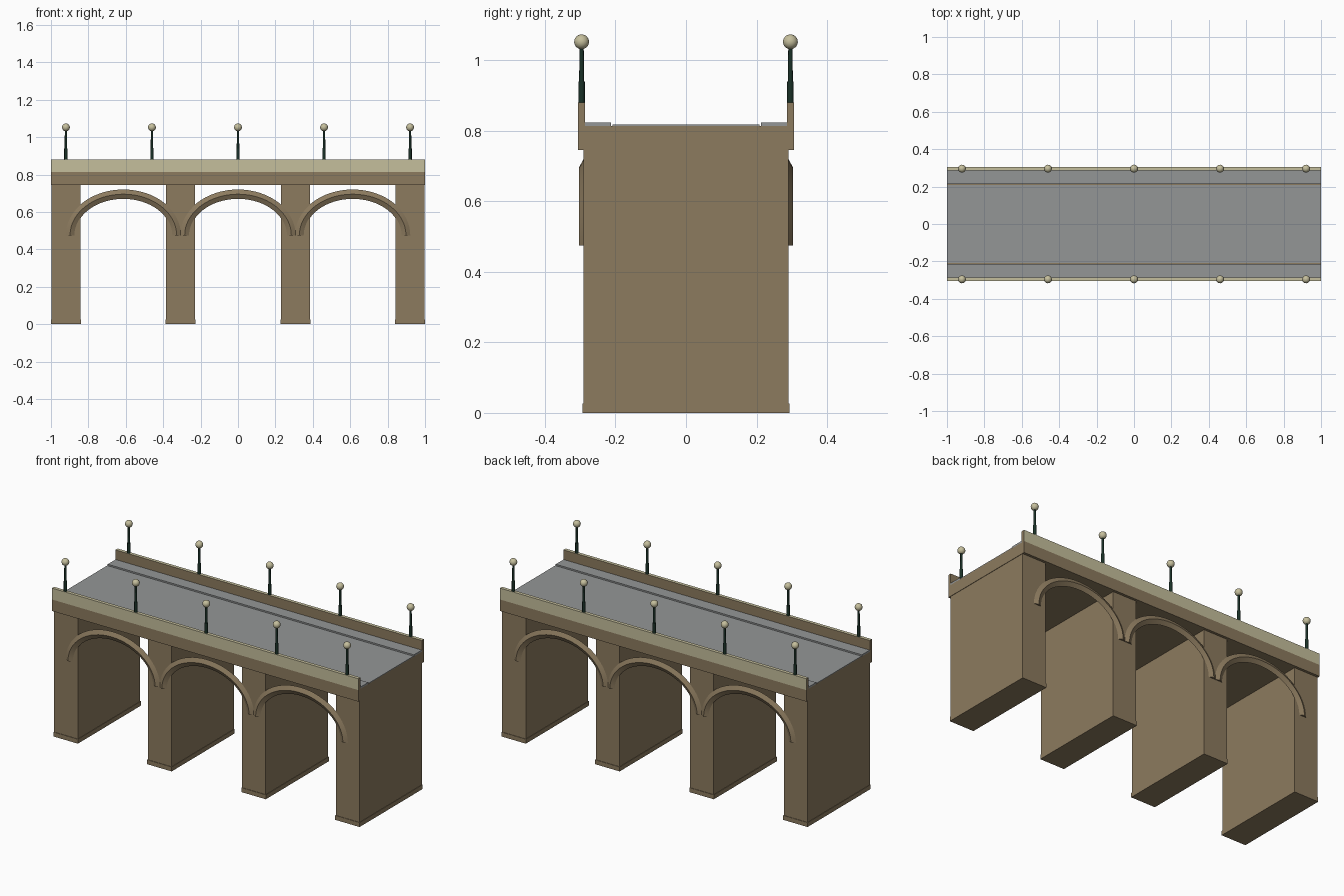
import bpy, bmesh, math
from mathutils import Vector

if "Cube" in bpy.data.objects:
    bpy.data.objects.remove(bpy.data.objects["Cube"])


def material(name, r, g, b):
    m = bpy.data.materials.new(name)
    m.diffuse_color = (r, g, b, 1)
    m.use_nodes = True
    m.node_tree.nodes["Principled BSDF"].inputs["Base Color"].default_value = m.diffuse_color
    return m


STONE = material("brown stone", 0.262, 0.196, 0.113)
CREAM = material("pale cream", 0.56, 0.52, 0.335)
GREY = material("road grey", 0.295, 0.305, 0.305)
GREEN = material("dark green iron", 0.01, 0.03, 0.02)


def finish(name, bm, *mats):
    bmesh.ops.recalc_face_normals(bm, faces=bm.faces[:])
    me = bpy.data.meshes.new(name)
    bm.to_mesh(me)
    bm.free()
    ob = bpy.data.objects.new(name, me)
    bpy.context.collection.objects.link(ob)
    for m in mats:
        me.materials.append(m)
    return ob


def box(name, x0, x1, y0, y1, z0, z1, *mats):
    bm = bmesh.new()
    bmesh.ops.create_cube(bm, size=1)
    for v in bm.verts:
        v.co = Vector(((x0 + x1) / 2 + v.co.x * (x1 - x0),
                       (y0 + y1) / 2 + v.co.y * (y1 - y0),
                       (z0 + z1) / 2 + v.co.z * (z1 - z0)))
    return finish(name, bm, *mats)


def cylinder(name, x, y, z0, z1, r0, r1, mat, sides=12):
    bm = bmesh.new()
    bmesh.ops.create_cone(bm, cap_ends=True, segments=sides, radius1=r0, radius2=r1, depth=z1 - z0)
    bmesh.ops.translate(bm, verts=bm.verts, vec=(x, y, (z0 + z1) / 2))
    smooth(finish(name, bm, mat))


def smooth(ob):
    bpy.context.view_layer.objects.active = ob
    ob.select_set(True)
    bpy.ops.object.shade_smooth_by_angle(angle=math.radians(40))
    ob.select_set(False)


def arch(name, cx, cy, steps=32):
    # Half-ellipse moulding swept with a flattened diamond section
    section = [(0.025, 0), (0, 0.014), (-0.025, 0), (0, -0.014)]
    bm = bmesh.new()
    rings = []
    for i in range(steps + 1):
        a = math.pi * i / steps
        rings.append([bm.verts.new((cx + (0.285 + d) * math.cos(a), cy + dy,
                                    0.475 + (0.22 + d) * math.sin(a))) for d, dy in section])
    for p, q in zip(rings, rings[1:]):
        for k in range(4):
            n = (k + 1) % 4
            bm.faces.new((p[k], p[n], q[n], q[k]))
    bm.faces.new(rings[0])
    bm.faces.new(rings[-1])
    smooth(finish(name, bm, STONE))


# Piers with a slight plinth at the foot
for i, cx in enumerate((-0.92, -0.3075, 0.3075, 0.92)):
    box(f"pier_{i}", cx - 0.0775, cx + 0.0775, -0.291, 0.291, 0, 0.75, STONE)
    box(f"plinth_{i}", cx - 0.08, cx + 0.08, -0.294, 0.294, 0, 0.026, STONE)

# Deck and road surface
box("deck", -1, 1, -0.306, 0.306, 0.745, 0.813, STONE)
box("road", -1, 1, -0.208, 0.208, 0.812, 0.817, GREY)

for side, s in (("front", -1), ("back", 1)):
    # Pavement
    ys = sorted((s * 0.213, s * 0.287))
    box(f"{side}_pavement", -1, 1, *ys, 0.812, 0.823, GREY)

    # Parapet: cream on the outer and top faces, stone elsewhere
    ys = sorted((s * 0.286, s * 0.306))
    parapet = box(f"{side}_parapet", -1, 1, *ys, 0.813, 0.88, STONE, CREAM)
    for f in parapet.data.polygons:
        if f.normal.y * s > 0.5 or f.normal.z > 0.5:
            f.material_index = 1

    # Arch mouldings
    for i, cx in enumerate((-0.613, 0, 0.613)):
        arch(f"{side}_arch_{i}", cx, s * 0.29)

    # Lamps along the parapet
    for i in range(5):
        x, y = -0.92 + 0.46 * i, s * 0.296
        cylinder(f"{side}_lamp_base_{i}", x, y, 0.87, 0.94, 0.009, 0.009, GREEN)
        cylinder(f"{side}_lamp_post_{i}", x, y, 0.93, 1.04, 0.007, 0.006, GREEN)
        bm = bmesh.new()
        bmesh.ops.create_uvsphere(bm, u_segments=20, v_segments=12, radius=0.021)
        bmesh.ops.translate(bm, verts=bm.verts, vec=(x, y, 1.052))
        smooth(finish(f"{side}_lamp_globe_{i}", bm, CREAM))
